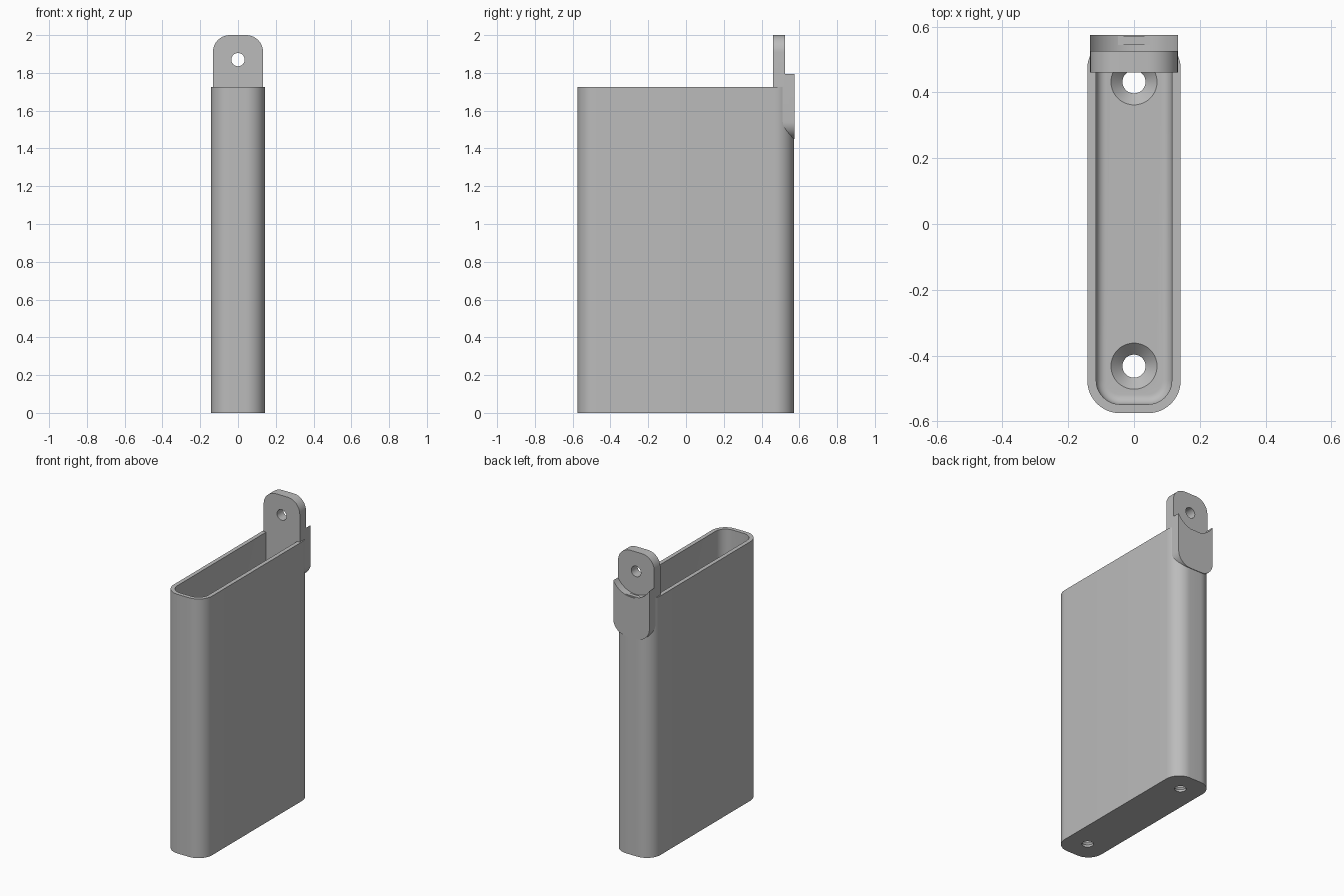
import bpy, bmesh, math
from mathutils import Matrix

old = bpy.data.objects.get("Cube")
if old:
    bpy.data.objects.remove(old, do_unlink=True)

grey = bpy.data.materials.new("plain grey")
grey.use_nodes = True
grey.diffuse_color = (0.5, 0.5, 0.5, 1)
grey.node_tree.nodes["Principled BSDF"].inputs["Base Color"].default_value = (0.5, 0.5, 0.5, 1)

HX, HY, R, TOP = 0.142, 0.573, 0.1, 1.725   # case half sizes, corner radius, height
WALL, FLOOR, FILLET = 0.027, 0.05, 0.03
CY = -0.002                                # case centre in y
HOLE, EYE_Z = 0.035, 1.87


def rounded_rect(hx, hy, r, steps=12):
    """Outline points of a rounded rectangle, anticlockwise."""
    pts = []
    for q, (sx, sy) in enumerate([(1, 1), (-1, 1), (-1, -1), (1, -1)]):
        for i in range(steps + 1):
            a = math.pi / 2 * (q + i / steps)
            pts.append((sx * (hx - r) + r * math.cos(a), sy * (hy - r) + r * math.sin(a)))
    return pts


def loft(name, rings):
    """Closed solid through a list of equal-length point rings."""
    bm = bmesh.new()
    loops = [[bm.verts.new(p) for p in ring] for ring in rings]
    n = len(loops[0])
    for a, b in zip(loops, loops[1:]):
        for i in range(n):
            j = (i + 1) % n
            bm.faces.new((a[i], a[j], b[j], b[i]))
    bm.faces.new(loops[0][::-1])
    bm.faces.new(loops[-1])
    bmesh.ops.recalc_face_normals(bm, faces=bm.faces)
    return to_object(name, bm)


def to_object(name, bm):
    mesh = bpy.data.meshes.new(name)
    bm.to_mesh(mesh)
    bm.free()
    mesh.materials.append(grey)
    ob = bpy.data.objects.new(name, mesh)
    bpy.context.collection.objects.link(ob)
    return ob


def cone(name, r1, r2, depth, matrix):
    bm = bmesh.new()
    bmesh.ops.create_cone(bm, cap_ends=True, segments=64, radius1=r1, radius2=r2,
                          depth=depth, matrix=matrix)
    ob = to_object(name, bm)
    ob.hide_render = True
    return ob


def cut(target, cutters):
    """Subtract the cutters, then discard them."""
    bpy.context.view_layer.objects.active = target
    for c in cutters:
        m = target.modifiers.new("cut", 'BOOLEAN')
        m.operation, m.solver, m.object = 'DIFFERENCE', 'EXACT', c
        bpy.ops.object.modifier_apply(modifier=m.name)
        bpy.data.objects.remove(c, do_unlink=True)


def smooth(ob):
    bpy.ops.object.select_all(action='DESELECT')
    ob.select_set(True)
    bpy.context.view_layer.objects.active = ob
    bpy.ops.object.shade_smooth_by_angle(angle=math.radians(30))


# Open case: outer wall, rim, inner wall and filleted floor
def case_ring(inset, z):
    return [(x, y + CY, z) for x, y in rounded_rect(HX - inset, HY - inset, R - inset)]


rings = [case_ring(0, 0), case_ring(0, TOP), case_ring(WALL, TOP)]
for i in range(9):
    a = math.pi / 2 * i / 8
    rings.append(case_ring(WALL + FILLET * (1 - math.cos(a)),
                           FLOOR + FILLET * (1 - math.sin(a))))
case = loft("case", rings)

# Countersunk screw holes in the floor
for y in (-0.432, 0.432):
    cut(case, [
        cone("screw_hole", HOLE, HOLE, 0.4, Matrix.Translation((0, y, 0))),
        cone("countersink", HOLE, HOLE * 3, HOLE * 2, Matrix.Translation((0, y, FLOOR))),
    ])
smooth(case)

# Hanging bracket: rounded block, stepped back around the eye
Z0, Z1 = 1.45, 2.0
outline = rounded_rect(0.133, (Z1 - Z0) / 2, 0.09)
bracket = loft("hanging_bracket",
               [[(x, y, z + (Z0 + Z1) / 2) for x, z in outline] for y in (0.46, 0.575)])
turn = Matrix.Rotation(math.pi / 2, 4, 'X')
cut(bracket, [
    cone("step_cutter", 0.153, 0.153, 0.2, Matrix.Translation((0, 0.625, EYE_Z)) @ turn),
    cone("eye_cutter", HOLE, HOLE, 0.4, Matrix.Translation((0, 0.5, EYE_Z)) @ turn),
])
smooth(bracket)
